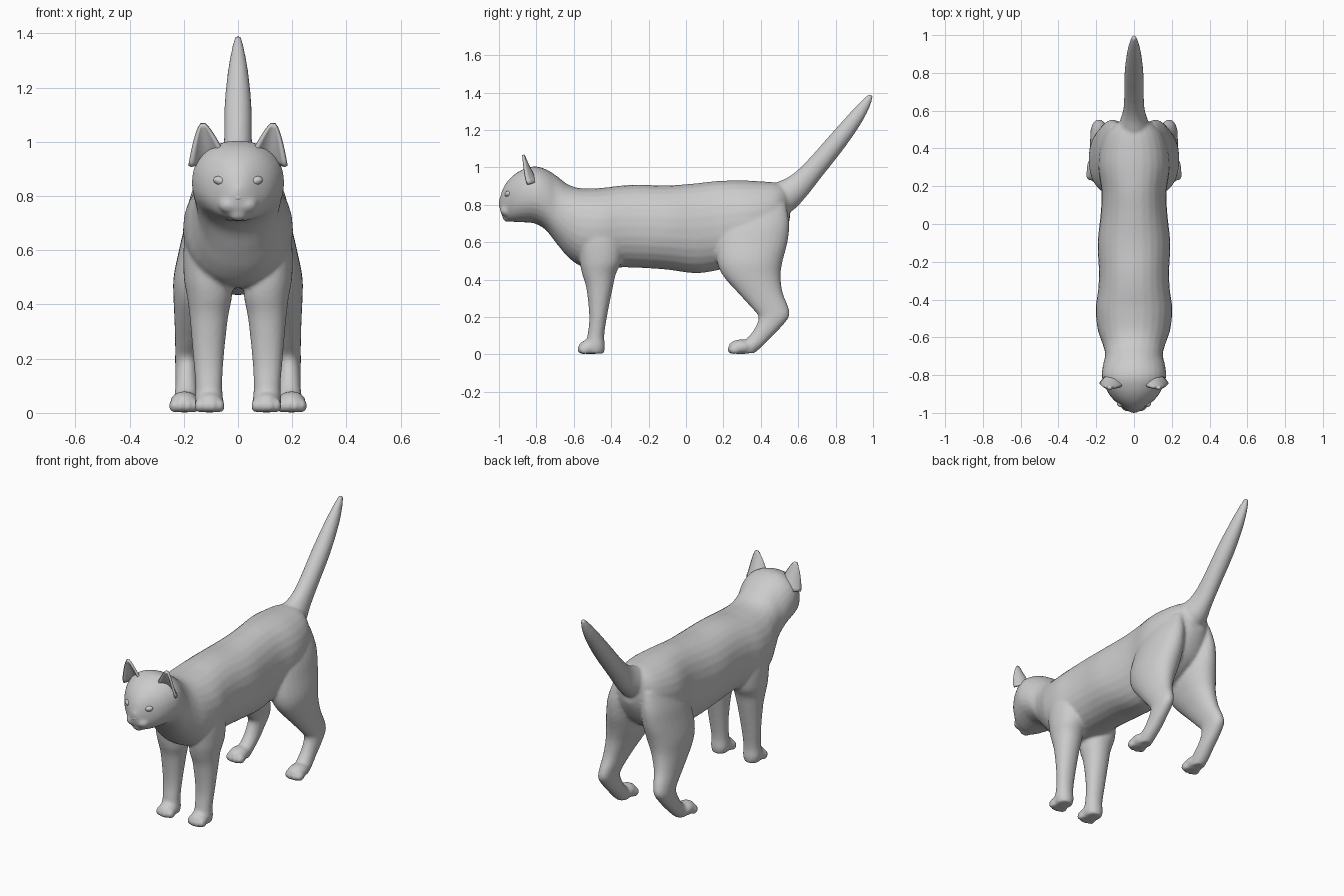
import bpy, bmesh, math
from mathutils import Vector, Matrix

if "Cube" in bpy.data.objects:
    bpy.data.objects.remove(bpy.data.objects["Cube"])

fur = bpy.data.materials.new("grey_fur")
fur.diffuse_color = (0.6, 0.6, 0.6, 1)
fur.use_nodes = True
fur.node_tree.nodes["Principled BSDF"].inputs["Base Color"].default_value = fur.diffuse_color


def finish(bm, name):
    bmesh.ops.recalc_face_normals(bm, faces=bm.faces)
    me = bpy.data.meshes.new(name)
    bm.to_mesh(me)
    bm.free()
    me.materials.append(fur)
    me.polygons.foreach_set("use_smooth", [True] * len(me.polygons))
    ob = bpy.data.objects.new(name, me)
    bpy.context.collection.objects.link(ob)
    return ob


def smooth_rows(rows, steps=4):
    """Catmull-Rom interpolation of section rows."""
    out = []
    for i in range(len(rows) - 1):
        a, b, c, d = (rows[max(i - 1, 0)], rows[i], rows[i + 1], rows[min(i + 2, len(rows) - 1)])
        for s in range(steps):
            t = s / steps
            out.append([0.5 * (2 * q + (r - p) * t + (2 * p - 5 * q + 4 * r - w) * t * t
                               + (3 * q - p - 3 * r + w) * t ** 3)
                        for p, q, r, w in zip(a, b, c, d)])
    return out + [list(rows[-1])]


def loft(bm, sections, power=2.0, n=28):
    """Skin rounded sections given as (centre, half axis u, half axis v)."""
    rings = []
    for c, u, v in sections:
        ring = []
        for k in range(n):
            a = 2 * math.pi * k / n
            ca, sa = math.cos(a), math.sin(a)
            ring.append(bm.verts.new(c + u * math.copysign(abs(ca) ** (2 / power), ca)
                                     + v * math.copysign(abs(sa) ** (2 / power), sa)))
        rings.append(ring)
    for r0, r1 in zip(rings, rings[1:]):
        for k in range(n):
            j = (k + 1) % n
            bm.faces.new((r0[k], r0[j], r1[j], r1[k]))
    bm.faces.new(rings[0][::-1])
    bm.faces.new(rings[-1])


def ball(bm, c, r, rot=0.0):
    m = Matrix.Translation(c) @ Matrix.Rotation(rot, 4, 'Y') @ Matrix.Diagonal((*r, 1))
    bmesh.ops.create_uvsphere(bm, u_segments=20, v_segments=12, radius=1, matrix=m)


bm = bmesh.new()

# head, neck and torso: y, bottom z, top z, half width
trunk = [(-.998, .785, .815, .015), (-.985, .745, .87, .04), (-.96, .718, .918, .075),
         (-.92, .708, .96, .118), (-.87, .706, .99, .15), (-.81, .70, 1.005, .17),
         (-.75, .665, .99, .165), (-.69, .59, .953, .153), (-.63, .52, .908, .168),
         (-.56, .472, .888, .192), (-.45, .46, .89, .203), (-.35, .465, .902, .19),
         (-.25, .463, .907, .186), (-.1, .453, .903, .192), (.05, .434, .914, .177),
         (.17, .45, .927, .172), (.3, .48, .93, .19), (.4, .52, .925, .18),
         (.48, .58, .918, .15), (.53, .66, .9, .1), (.555, .72, .86, .05)]
loft(bm, [(Vector((0, y, (b + t) / 2)), Vector((w, 0, 0)), Vector((0, 0, (t - b) / 2)))
          for y, b, t, w in smooth_rows(trunk)], 2.15)

# tail: y, z, in-plane radius, half width
tail = smooth_rows([(.42, .79, .09, .09), (.52, .84, .088, .08), (.6, .9, .07, .057),
                    (.68, .985, .058, .052), (.8, 1.128, .052, .05), (.9, 1.255, .042, .038),
                    (.96, 1.34, .028, .023), (.99, 1.388, .012, .012)])
secs = []
for i, (y, z, r, w) in enumerate(tail):
    p, q = tail[max(i - 1, 0)], tail[min(i + 1, len(tail) - 1)]
    d = Vector((0, q[0] - p[0], q[1] - p[1])).normalized()
    secs.append((Vector((0, y, z)), Vector((w, 0, 0)), Vector((0, -d.z, d.y)) * r))
loft(bm, secs)

# legs: z, front y, back y, inner x, outer x
fore = [(.75, -.54, -.36, .05, .172), (.62, -.572, -.34, .04, .2), (.5, -.568, -.345, .025, .2),
        (.43, -.555, -.375, .022, .188), (.35, -.532, -.393, .037, .178), (.2, -.517, -.423, .053, .165),
        (.1, -.527, -.437, .058, .157), (.04, -.54, -.433, .055, .16), (.004, -.53, -.44, .065, .15)]
hind = [(.8, .27, .535, .04, .15), (.7, .2, .552, .03, .193), (.6, .165, .543, .025, .218),
        (.5, .165, .517, .035, .238), (.42, .198, .506, .065, .238), (.33, .277, .517, .105, .234),
        (.25, .35, .548, .132, .232), (.2, .388, .55, .143, .232), (.14, .368, .503, .148, .232),
        (.09, .33, .455, .148, .232), (.04, .27, .405, .152, .237), (.006, .28, .365, .16, .23)]
for s in (-1, 1):
    for leg, px, py in ((fore, .105, -.508), (hind, .198, .295)):
        loft(bm, [(Vector((s * (xi + xo) / 2, (f + b) / 2, z)), Vector((s * (xo - xi) / 2, 0, 0)),
                   Vector((0, (b - f) / 2, 0))) for z, f, b, xi, xo in smooth_rows(leg)], 2.1)
        # paw pad and four toes
        ball(bm, (s * px, py, .04), (.053, .068, .04))
        for k in range(4):
            t = k - 1.5
            ball(bm, (s * px + t * .026, py - .05 + abs(t) * .011, .026), (.017, .03, .026))
    # muzzle pad
    ball(bm, (s * .03, -.957, .768), (.043, .036, .033))
# nose bridge and chin
ball(bm, (0, -.972, .815), (.026, .03, .04))
ball(bm, (0, -.95, .732), (.035, .032, .024))

body = finish(bm, "body")
rm = body.modifiers.new("merge", 'REMESH')
rm.mode = 'VOXEL'
rm.voxel_size = 0.009
rm.use_smooth_shade = True
sm = body.modifiers.new("soften", 'SMOOTH')
sm.factor = 0.5
sm.iterations = 5

for s, side in ((-1, "right"), (1, "left")):
    # ear: forward-facing cupped shell narrowing to a tip
    bm = bmesh.new()
    rows, N = [], 10
    for i in range(N + 1):
        v = i / N
        half = .06 * (1 - v) ** .75 + .006
        row = []
        for j in range(N + 1):
            u = 2 * j / N - 1
            x = .112 + .018 * v + half * u
            y = -.795 - .075 * v ** .8 - .05 * (1 - v) * u * u
            z = .925 + .142 * v - .015 * (1 - v) * u
            row.append(bm.verts.new((s * x, y, z)))
        rows.append(row)
    for r0, r1 in zip(rows, rows[1:]):
        for j in range(N):
            bm.faces.new((r0[j], r0[j + 1], r1[j + 1], r1[j]))
    ear = finish(bm, side + "_ear")
    so = ear.modifiers.new("thickness", 'SOLIDIFY')
    so.thickness = .014
    so.offset = 0

    # almond eye tilted up at the outer corner
    bm = bmesh.new()
    ball(bm, (s * .064, -.95, .856), (.028, .02, .017), -s * .25)
    finish(bm, side + "_eye")

# nose tip
bm = bmesh.new()
ball(bm, (0, -.989, .795), (.018, .011, .013))
finish(bm, "nose")
